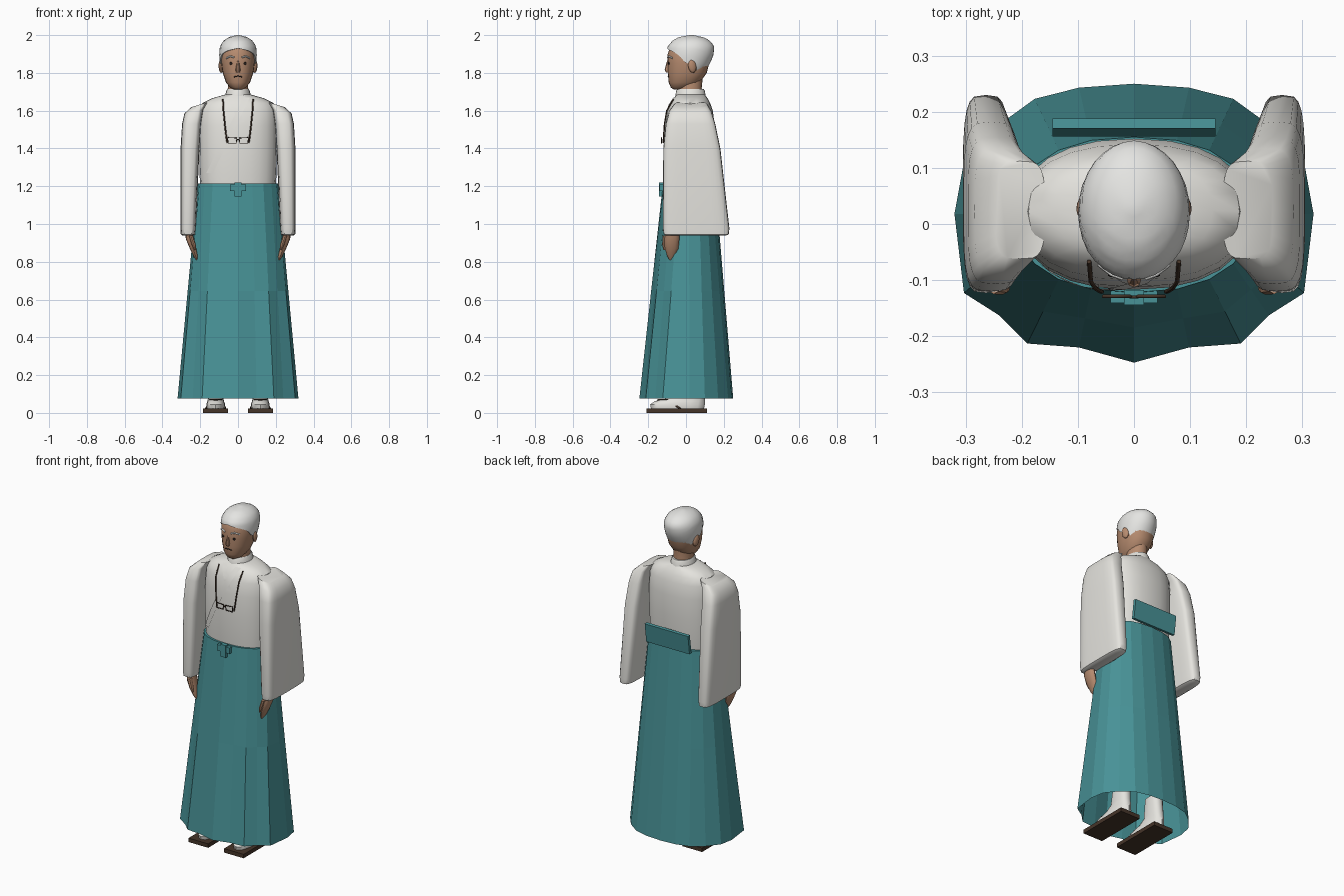
import bpy, bmesh, math
from mathutils import Vector

if "Cube" in bpy.data.objects:
    bpy.data.objects.remove(bpy.data.objects["Cube"])


def material(name, rgb):
    m = bpy.data.materials.new(name)
    m.diffuse_color = (*rgb, 1)
    m.use_nodes = True
    m.node_tree.nodes["Principled BSDF"].inputs["Base Color"].default_value = m.diffuse_color
    return m


WHITE = material("white_cloth", (0.78, 0.77, 0.73))
HAIR = material("white_hair", (0.78, 0.78, 0.76))
TEAL = material("teal_cloth", (0.065, 0.29, 0.31))
SKIN = material("skin", (0.47, 0.26, 0.16))
BROWN = material("dark_brown", (0.06, 0.035, 0.022))
BLACK = material("dark_eyes", (0.02, 0.014, 0.012))


def make(name, bm, mat, smooth=40):
    bmesh.ops.recalc_face_normals(bm, faces=bm.faces)
    me = bpy.data.meshes.new(name)
    bm.to_mesh(me)
    bm.free()
    ob = bpy.data.objects.new(name, me)
    bpy.context.collection.objects.link(ob)
    me.materials.append(mat)
    if smooth:
        bpy.ops.object.select_all(action='DESELECT')
        ob.select_set(True)
        bpy.context.view_layer.objects.active = ob
        bpy.ops.object.shade_smooth_by_angle(angle=math.radians(smooth))
    return ob


def skin_rings(name, rings, mat, smooth=40, caps=(True, True)):
    bm = bmesh.new()
    vs = [[bm.verts.new(p) for p in r] for r in rings]
    n = len(vs[0])
    for a, b in zip(vs, vs[1:]):
        for i in range(n):
            j = (i + 1) % n
            bm.faces.new((a[i], a[j], b[j], b[i]))
    if caps[0]:
        bm.faces.new(vs[0])
    if caps[1]:
        bm.faces.new(vs[-1])
    return make(name, bm, mat, smooth)


def spow(v, e):
    return math.copysign(abs(v) ** e, v)


def ring(z, rx, yf, yb, cx=0, tilt=0, n=20, p=2.0, s=1):
    # rounded cross-section spanning yf..yb and cx-rx..cx+rx
    pts = []
    for i in range(n):
        t = 2 * math.pi * i / n
        dx = rx * spow(math.sin(t), 2 / p)
        y = (yf + yb) / 2 - (yb - yf) / 2 * spow(math.cos(t), 2 / p)
        pts.append((s * (cx + dx), y, z + tilt * dx))
    return pts


def loft(name, rows, mat, p=2.0, n=20, s=1, smooth=40):
    return skin_rings(name, [ring(*r, n=n, p=p, s=s) for r in rows], mat, smooth)


def interp(rows, z):
    for a, b in zip(rows, rows[1:]):
        if z <= b[0]:
            f = max(0, (z - a[0]) / (b[0] - a[0]))
            return [u + (v - u) * f for u, v in zip(a, b)]
    return list(rows[-1])


def front_y(rows, x, z, p):
    _, rx, yf, yb = interp(rows, z)
    k = max(0, 1 - min(1, abs(x) / rx) ** p) ** (1 / p)
    return (yf + yb) / 2 - (yb - yf) / 2 * k


def box(name, c, size, mat, rot=(0, 0, 0)):
    bm = bmesh.new()
    bmesh.ops.create_cube(bm, size=1)
    bmesh.ops.scale(bm, vec=size, verts=bm.verts)
    ob = make(name, bm, mat, 0)
    ob.location, ob.rotation_euler = c, rot
    return ob


def cord(name, pts, r, mat, cyclic=False):
    cu = bpy.data.curves.new(name, 'CURVE')
    cu.dimensions = '3D'
    cu.bevel_depth, cu.bevel_resolution, cu.use_fill_caps = r, 1, True
    sp = cu.splines.new('POLY')
    sp.points.add(len(pts) - 1)
    for q, p in zip(sp.points, pts):
        q.co = (*p, 1)
    sp.use_cyclic_u = cyclic
    cu.materials.append(mat)
    ob = bpy.data.objects.new(name, cu)
    bpy.context.collection.objects.link(ob)


# Torso of the robe
TORSO = [(1.16, .195, -.105, .135), (1.25, .203, -.112, .145), (1.4, .207, -.117, .152),
         (1.52, .207, -.112, .152), (1.6, .203, -.1, .142), (1.64, .188, -.083, .128),
         (1.665, .14, -.066, .115), (1.685, .07, -.05, .1)]
loft("robe_torso", TORSO, WHITE, p=2.3, n=24)
loft("robe_collar", [(1.67, .07, -.058, .105), (1.705, .062, -.052, .1), (1.715, .056, -.045, .094)], WHITE)


# Crossed lapels lying on the chest
def lapel(name, a, b, w, off):
    bm = bmesh.new()
    prev = None
    for i in range(11):
        f = i / 10
        x, z = a[0] + (b[0] - a[0]) * f, a[1] + (b[1] - a[1]) * f
        cur = [bm.verts.new((x + d, front_y(TORSO, x + d, z, 2.3) - off, z)) for d in (-w / 2, w / 2)]
        if prev:
            bm.faces.new((prev[0], prev[1], cur[1], cur[0]))
        prev = cur
    make(name, bm, WHITE)


lapel("inner_lapel", (-.045, 1.67), (.02, 1.54), .03, .003)
lapel("outer_lapel", (.045, 1.67), (-.15, 1.27), .035, .005)

# Pleated wide skirt, open at the hem
half = [(0, -.247), (.098, -.22), (.19, -.213), (.24, -.163), (.303, -.123), (.32, .018),
        (.305, .1), (.25, .17), (.177, .223), (.098, .243), (0, .25)]
hem = half + [(-x, y) for x, y in half[-2:0:-1]]
waist = ring(1.215, .213, -.122, .155, n=20, p=2.3)
skirt = [[(x, y, .075) for x, y in hem]]
for f in (.5, 1):
    skirt.append([(h[0] + (w[0] - h[0]) * f, h[1] + (w[1] - h[1]) * f, .075 + 1.14 * f)
                  for h, w in zip(hem, waist)])
skin_rings("pleated_skirt", skirt, TEAL, 0, caps=(False, True))
box("waist_knot_bar", (0, -.13, 1.192), (.084, .022, .036), TEAL)
box("waist_knot_drop", (0, -.131, 1.182), (.036, .026, .074), TEAL)
box("back_board", (0, .172, 1.27), (.29, .018, .115), TEAL, (-.13, 0, 0))

# Paired parts: sleeves, hands, feet, sandals, ears
for s, side in ((1, "left"), (-1, "right")):
    loft(side + "_sleeve", [(.938, .026, -.1, .21, .265), (.945, .038, -.118, .226, .265),
         (.975, .041, -.123, .23, .264), (1.4, .05, -.12, .182, .254), (1.53, .05, -.107, .155, .246),
         (1.595, .05, -.09, .135, .234, -.2), (1.632, .044, -.062, .112, .203, -.3)],
         WHITE, p=4, n=24, s=s)
    loft(side + "_hand", [(.97, .02, -.105, -.035, .262), (.92, .021, -.115, -.035, .255),
         (.87, .017, -.112, -.04, .238), (.83, .012, -.1, -.055, .224),
         (.81, .005, -.088, -.07, .217)], SKIN, n=12, s=s)
    loft(side + "_thumb", [(.94, .012, -.125, -.09, .25), (.89, .011, -.126, -.1, .234),
         (.862, .005, -.12, -.108, .226)], SKIN, n=8, s=s)
    loft(side + "_foot", [(.022, .046, -.185, .095, .118), (.045, .05, -.19, .1, .118),
         (.062, .044, -.165, .1, .118), (.08, .04, -.09, .1, .118),
         (.11, .038, -.04, .095, .118), (.22, .04, -.02, .085, .115)], WHITE, n=16, p=2.4, s=s)
    box(side + "_sandal_sole", (s * .119, -.05, .012), (.132, .32, .024), BROWN)
    for k in (-1, 1):
        cord(side + "_sandal_strap", [(s * .118, -.15, .068), (s * .118 + k * .03, -.1, .07),
             (s * .118 + k * .052, -.03, .022)], .005, BROWN)
    bm = bmesh.new()
    bmesh.ops.create_uvsphere(bm, u_segments=12, v_segments=8, radius=1)
    bmesh.ops.scale(bm, vec=(.012, .022, .036), verts=bm.verts)
    ear = make(side + "_ear", bm, SKIN)
    ear.location, ear.rotation_euler = (s * .09, .033, 1.836), (.15, 0, s * .25)

# Head and neck
HEAD = [(1.713, .022, -.066, -.01), (1.722, .042, -.08, .03), (1.75, .064, -.092, .075),
        (1.8, .081, -.096, .11), (1.85, .088, -.098, .122), (1.9, .09, -.097, .13),
        (1.95, .075, -.08, .115), (1.975, .04, -.04, .08)]
loft("head", HEAD, SKIN, p=2.2, n=24, smooth=60)
loft("neck", [(1.66, .06, -.045, .09), (1.72, .054, -.042, .083), (1.79, .054, -.04, .09)], SKIN)
loft("nose", [(1.865, .005, -.1, -.085), (1.818, .013, -.113, -.085), (1.803, .011, -.106, -.085)],
     SKIN, n=8)

# Short hair cap whose lower edge follows the hairline
CAP = [(1.76, .074, -.06, .055), (1.8, .087, -.09, .095), (1.85, .096, -.1, .128),
       (1.9, .1, -.104, .147), (1.94, .096, -.097, .149), (1.97, .078, -.072, .128),
       (1.99, .048, -.037, .09), (2.0, .008, .02, .038)]
LINE = [(0, 1.93), (40, 1.915), (62, 1.895), (80, 1.855), (110, 1.835), (140, 1.785), (180, 1.772)]
n, rows = 32, 11
hair = []
for k in range(-1, rows + 1):
    row = []
    for i in range(n):
        a = 360 * i / n
        z0 = interp(LINE, min(a, 360 - a))[1]
        f = max(k, 0) / rows
        z = z0 + (2.0 - z0) * (1 - (1 - f) ** 1.7)
        _, rx, yf, yb = interp(CAP, z)
        q = .88 if k < 0 else 1
        t = math.radians(a)
        row.append((rx * q * math.sin(t), (yf + yb) / 2 - q * (yb - yf) / 2 * math.cos(t), z))
    hair.append(row)
skin_rings("hair", hair, HAIR, 50, caps=(False, True))

# Eyes, brows and mouth
for s, side in ((1, "left"), (-1, "right")):
    bm = bmesh.new()
    bmesh.ops.create_uvsphere(bm, u_segments=10, v_segments=6, radius=1)
    bmesh.ops.scale(bm, vec=(.009, .004, .007), verts=bm.verts)
    eye = make(side + "_eye", bm, BLACK)
    eye.location = (s * .038, front_y(HEAD, .038, 1.85, 2.2) - .001, 1.85)
    cord(side + "_brow", [(s * x, front_y(HEAD, x, z, 2.2) - .001, z)
         for x, z in ((.02, 1.882), (.04, 1.888), (.062, 1.878))], .0045, HAIR)
cord("mouth", [(x, front_y(HEAD, x, 1.783, 2.2), 1.783 - abs(x) * .2)
     for x in (-.022, -.01, 0, .01, .022)], .003, BLACK)

# Spectacles hanging from a neck cord
for s, side in ((1, "left"), (-1, "right")):
    path = [(.08, 1.66), (.077, 1.6), (.07, 1.53), (.062, 1.46), (.057, 1.43)]
    cord(side + "_neck_cord", [(s * x, front_y(TORSO, x, z, 2.3) - .008, z) for x, z in path],
         .004, BROWN)
    cord(side + "_lens_frame", [(s * x, -.129, z) for x, z in
         ((.006, 1.455), (.055, 1.458), (.052, 1.427), (.01, 1.427))], .003, BROWN, True)
cord("spectacle_bridge", [(-.008, -.13, 1.448), (.008, -.13, 1.448)], .003, BROWN)
